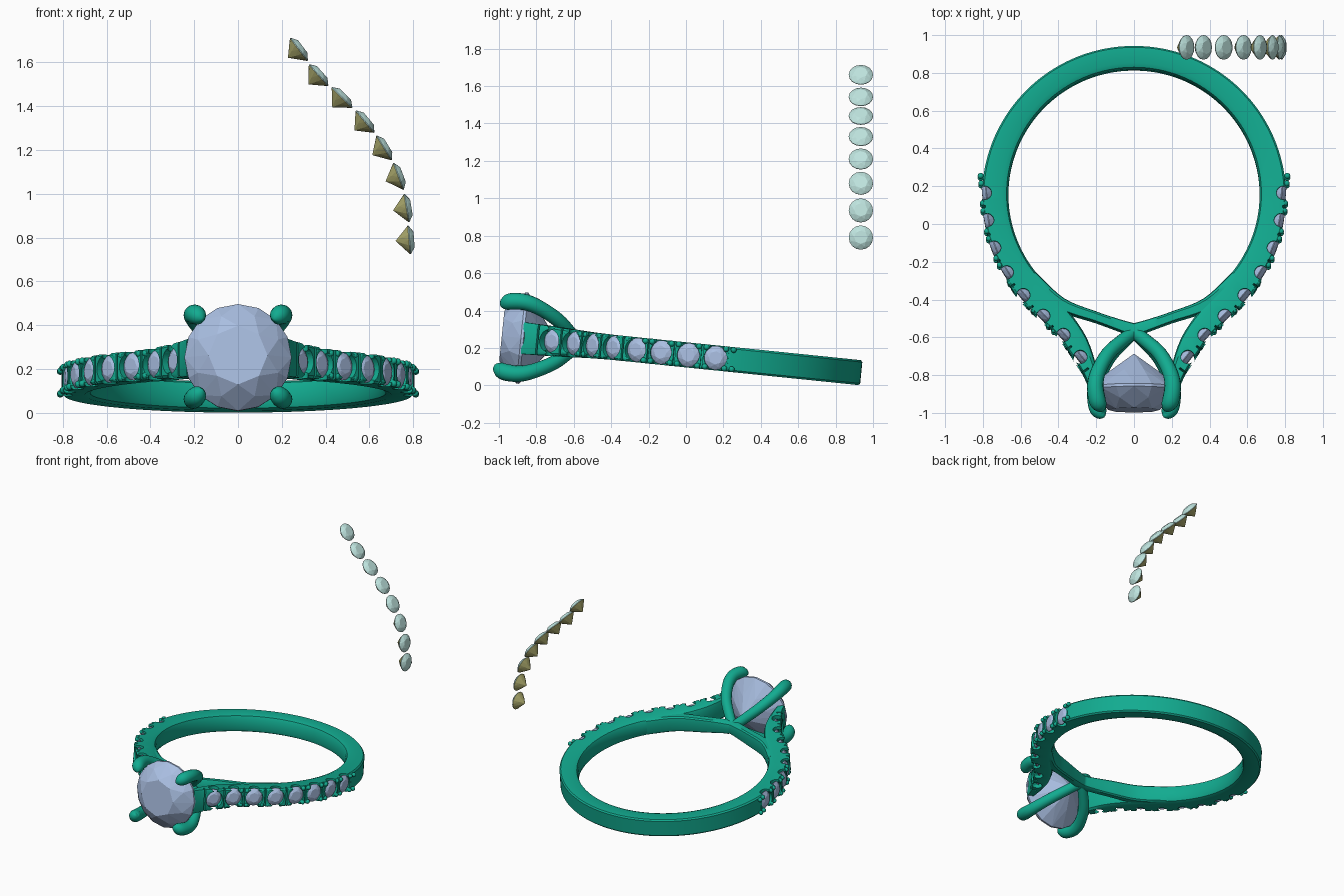
import bpy, bmesh, math
from mathutils import Vector, Matrix

if "Cube" in bpy.data.objects:
    bpy.data.objects.remove(bpy.data.objects["Cube"])

# The ring is built flat, then tipped so the head sits higher
TILT = Matrix.Translation((0, 0, 0.163)) @ Matrix.Rotation(-0.102, 4, 'X')


def material(name, rgb):
    m = bpy.data.materials.new(name)
    m.diffuse_color = (*rgb, 1)
    m.use_nodes = True
    m.node_tree.nodes["Principled BSDF"].inputs["Base Color"].default_value = m.diffuse_color
    return m


METAL = material("green_metal", (0.006, 0.41, 0.28))
GEM = material("blue_stone", (0.40, 0.52, 0.76))
CROWN = material("pale_crown", (0.52, 0.78, 0.74))
PAVILION = material("khaki_pavilion", (0.43, 0.42, 0.16))


def finish(name, bm, mats, world=TILT, smooth=True):
    me = bpy.data.meshes.new(name)
    bm.to_mesh(me)
    bm.free()
    ob = bpy.data.objects.new(name, me)
    bpy.context.collection.objects.link(ob)
    for m in mats:
        me.materials.append(m)
    ob.matrix_world = world
    if smooth:
        shade(ob)
    return ob


def select(ob):
    bpy.ops.object.select_all(action='DESELECT')
    ob.select_set(True)
    bpy.context.view_layer.objects.active = ob


def shade(ob):
    select(ob)
    bpy.ops.object.shade_smooth_by_angle(angle=math.radians(35))


def spline(pts, n):
    """Catmull-Rom through points of any dimension."""
    out = []
    for i in range(len(pts) - 1):
        a, b, c, d = pts[max(i - 1, 0)], pts[i], pts[i + 1], pts[min(i + 2, len(pts) - 1)]
        for k in range(n):
            t = k / n
            out.append([0.5 * (2*q + (r - p)*t + (2*p - 5*q + 4*r - s)*t*t + (3*q - p - 3*r + s)*t**3)
                        for p, q, r, s in zip(a, b, c, d)])
    return out + [list(pts[-1])]


def loft(bm, rings):
    vs = [[bm.verts.new(p) for p in r] for r in rings]
    n = len(vs[0])
    for a, b in zip(vs, vs[1:]):
        for i in range(n):
            bm.faces.new((a[i], a[(i + 1) % n], b[(i + 1) % n], b[i]))
    bm.faces.new(vs[0])
    bm.faces.new(vs[-1])
    bmesh.ops.recalc_face_normals(bm, faces=bm.faces)


SECTION = [(1, -.85), (1, .85), (.93, 1), (.25, 1), (.07, .85), (0, .5),
           (0, -.5), (.07, -.85), (.25, -1), (.93, -1)]


def strip(half):
    """Band from (inner x, y, outer x, y, half width) stations, mirrored in x."""
    path = half + [[-p[0], p[1], -p[2], p[3], p[4]] for p in half[-2::-1]]
    bm = bmesh.new()
    loft(bm, [[(a + (c - a)*s, b + (d - b)*s, h*w) for s, w in SECTION] for a, b, c, d, h in path])
    return bm


# Shank: two rising shoulders joined by the round back
shoulder = [(.185, -.85, .235, -.88, .085), (.205, -.74, .265, -.81, .082), (.25, -.61, .315, -.73, .077),
            (.32, -.50, .405, -.60, .071), (.40, -.405, .50, -.51, .068), (.48, -.31, .61, -.40, .067)]
for deg in range(-35, 91, 5):
    c, s = math.cos(math.radians(deg)), math.sin(math.radians(deg))
    r = .805 - .018 * max(s, 0)
    if deg == -35:
        r = .817
    shoulder.append((.665*c, .155 + .665*s, r*c, .155 + r*s, .067))
shank = finish("shank", strip(spline(shoulder, 3)), [METAL], smooth=False)

# Thin bridge closing the finger hole below the head
bridge = [(.52, -.26, .57, -.32, .062), (.37, -.398, .40, -.455, .06), (.2, -.468, .2, -.525, .055),
          (.08, -.508, .08, -.57, .048), (0, -.53, 0, -.60, .042)]
finish("bridge", strip(spline(bridge, 5)), [METAL])


# Brilliant cut stone: axis +z, girdle at z = 0
def gem_mesh(R, crown, pav):
    bm = bmesh.new()
    for n, r, z, off in ((8, .55, crown, 0), (8, .81, .56*crown, .5), (16, 1, .03*R, 0),
                         (16, 1, -.03*R, 0), (8, .55, -.5*pav, .5), (1, 0, -pav, 0)):
        for i in range(n):
            a = 2 * math.pi * (i + off) / n
            bm.verts.new((R*r*math.cos(a), R*r*math.sin(a), z))
    bmesh.ops.convex_hull(bm, input=bm.verts)
    bmesh.ops.dissolve_limit(bm, angle_limit=.01, verts=bm.verts, edges=bm.edges)
    for f in bm.faces:
        f.material_index = int(f.calc_center_median().z < -.01*R)
    me = bpy.data.meshes.new("stone")
    bm.to_mesh(me)
    bm.free()
    return me


def gems(name, mesh, frames, mats, world):
    bm = bmesh.new()
    for f in frames:
        me = mesh.copy()
        me.transform(f)
        bm.from_mesh(me)
        bpy.data.meshes.remove(me)
    finish(name, bm, mats, world, smooth=False)


big, small = gem_mesh(.245, .11, .19), gem_mesh(.065, .022, .063)
gems("centre_stone", big, [Matrix.Translation((0, -.88, 0)) @ Matrix.Rotation(math.pi/2, 4, 'X')],
     [GEM, GEM], TILT)

# Side stone centres along the right shoulder
spots = [Vector(p) for p in ((.782, .16), (.77, .015), (.733, -.13), (.667, -.26),
                             (.58, -.38), (.475, -.49), (.368, -.592), (.278, -.71))]


def frame(p, t, side):
    """Axes: along the band, across the band, outward."""
    n = Vector((side * -t.y, t.x, 0)).normalized()
    w = Vector((0, 0, 1))
    m = Matrix((w.cross(n), w, n)).transposed().to_4x4()
    m.translation = (side * p.x, p.y, 0)
    return m


def tangent(i):
    return spots[min(i + 1, 7)] - spots[max(i - 1, 0)]


seats, gaps = [], []
for side in (1, -1):
    seats += [frame(spots[i], tangent(i), side) for i in range(8)]
    gaps += [frame((spots[i] + spots[i+1]) / 2, spots[i+1] - spots[i], side) for i in range(7)]
    gaps += [frame(spots[0] - tangent(0) * .5, tangent(0), side),
             frame(spots[7] + tangent(7) * .5, tangent(7), side)]
gems("side_stones", small, seats, [GEM, GEM], TILT)

# Loose copy of the right-hand stones, standing upright behind the ring
upright = Matrix.Translation((0, .935, .95)) @ Matrix.Rotation(-math.pi/2, 4, 'X')
gems("loose_stones", small, seats[:8], [CROWN, PAVILION], upright)

# Cut stone cups, side scallops and slits into the shoulders
T, R90 = Matrix.Translation, Matrix.Rotation(math.pi/2, 4, 'X')
cups, scallops, slits = bmesh.new(), bmesh.new(), bmesh.new()
for f in seats:
    bmesh.ops.create_cone(cups, cap_ends=True, segments=24, radius1=.061, radius2=.061, depth=.08,
                          matrix=f @ T((0, 0, .031)))
    bmesh.ops.create_cone(scallops, cap_ends=True, segments=20, radius1=.036, radius2=.036, depth=.4,
                          matrix=f @ T((0, 0, .008)) @ R90)
for f in gaps:
    bmesh.ops.create_cube(slits, size=1, matrix=f @ T((0, 0, .033)) @ Matrix.Diagonal((.01, .3, .046, 1)))
for name, bm in (("cup_cutter", cups), ("scallop_cutter", scallops), ("slit_cutter", slits)):
    cutter = finish(name, bm, [], smooth=False)
    cutter.hide_render = True
    mod = shank.modifiers.new(name, 'BOOLEAN')
    mod.operation, mod.solver, mod.object = 'DIFFERENCE', 'EXACT', cutter
    select(shank)
    bpy.ops.object.modifier_apply(modifier=name)
    bpy.data.objects.remove(cutter)
shade(shank)

# Small beads gripping the side stones
beads = bmesh.new()
for f in gaps:
    for a in (-1, 1):
        for b in (-1, 1):
            bmesh.ops.create_uvsphere(beads, u_segments=12, v_segments=8, radius=.016,
                                      matrix=f @ T((a*.02, b*.052, .022)))
finish("stone_beads", beads, [METAL])

# Four curved prongs holding the centre stone (x, y, z, radius)
prong = [(0, -.575, 0, .034), (.06, -.625, .05, .036), (.135, -.7, .115, .038), (.188, -.8, .168, .04),
         (.205, -.88, .192, .043), (.195, -.955, .19, .045), (.178, -.985, .175, .038),
         (.165, -.998, .163, .022), (.160, -1.0, .158, .006)]
for i, (sx, sz) in enumerate(((1, 1), (-1, 1), (1, -1), (-1, -1))):
    path = spline([(x*sx, y, z*sz, r) for x, y, z, r in prong], 4)
    rings = []
    for k, p in enumerate(path):
        d = Vector(path[min(k + 1, len(path) - 1)][:3]) - Vector(path[max(k - 1, 0)][:3])
        q = d.to_track_quat('Z', 'X')
        rings.append([Vector(p[:3]) + q @ Vector((p[3]*math.cos(a), p[3]*math.sin(a), 0))
                      for a in (j*math.pi/8 for j in range(16))])
    bm = bmesh.new()
    loft(bm, rings)
    finish(f"prong_{i + 1}", bm, [METAL])
